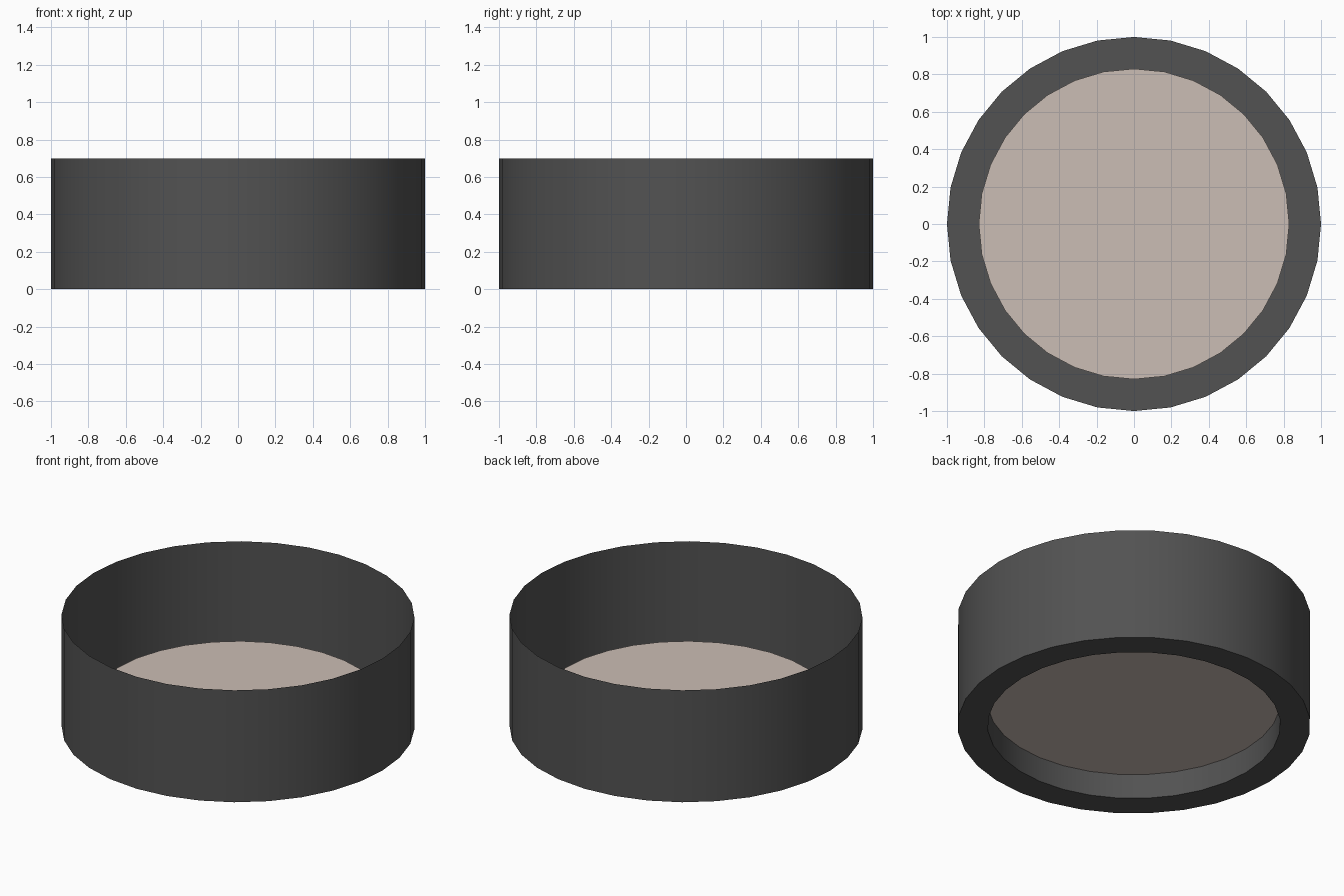
import bpy, bmesh, math

if "Cube" in bpy.data.objects:
    bpy.data.objects.remove(bpy.data.objects["Cube"])

SIDES = 32
R_OUT, R_IN = 1.0, 0.83
HEIGHT, DISC_Z = 0.70, 0.155


def ring(bm, radius, z):
    return [bm.verts.new((radius * math.cos(2 * math.pi * i / SIDES),
                          radius * math.sin(2 * math.pi * i / SIDES), z))
            for i in range(SIDES)]


def finish(bm, name, color):
    mesh = bpy.data.meshes.new(name)
    bm.to_mesh(mesh)
    bm.free()
    mat = bpy.data.materials.new(name + "_material")
    mat.diffuse_color = color
    mat.use_nodes = True
    mat.node_tree.nodes["Principled BSDF"].inputs["Base Color"].default_value = mat.diffuse_color
    mesh.materials.append(mat)
    obj = bpy.data.objects.new(name, mesh)
    bpy.context.collection.objects.link(obj)
    bpy.context.view_layer.objects.active = obj
    bpy.ops.object.select_all(action='DESELECT')
    obj.select_set(True)
    bpy.ops.object.shade_smooth_by_angle(angle=math.radians(30))
    return obj


# Thin outer wall, flat underside ring and recessed inner wall
bm = bmesh.new()
profile = [(R_IN, DISC_Z), (R_IN, 0), (R_OUT, 0), (R_OUT, HEIGHT)]
loops = [ring(bm, r, z) for r, z in profile]
for a, b in zip(loops, loops[1:]):
    for i in range(SIDES):
        j = (i + 1) % SIDES
        bm.faces.new((a[i], a[j], b[j], b[i]))
bm.normal_update()
# Face the wall outward
if sum(f.normal.z for f in bm.faces) > 0:
    bmesh.ops.reverse_faces(bm, faces=bm.faces[:])
finish(bm, "outer_shell", (0.085, 0.085, 0.085, 1))

# Raised floor disc
bm = bmesh.new()
bm.faces.new(ring(bm, R_IN, DISC_Z))
finish(bm, "floor_disc", (0.60, 0.51, 0.46, 1))
